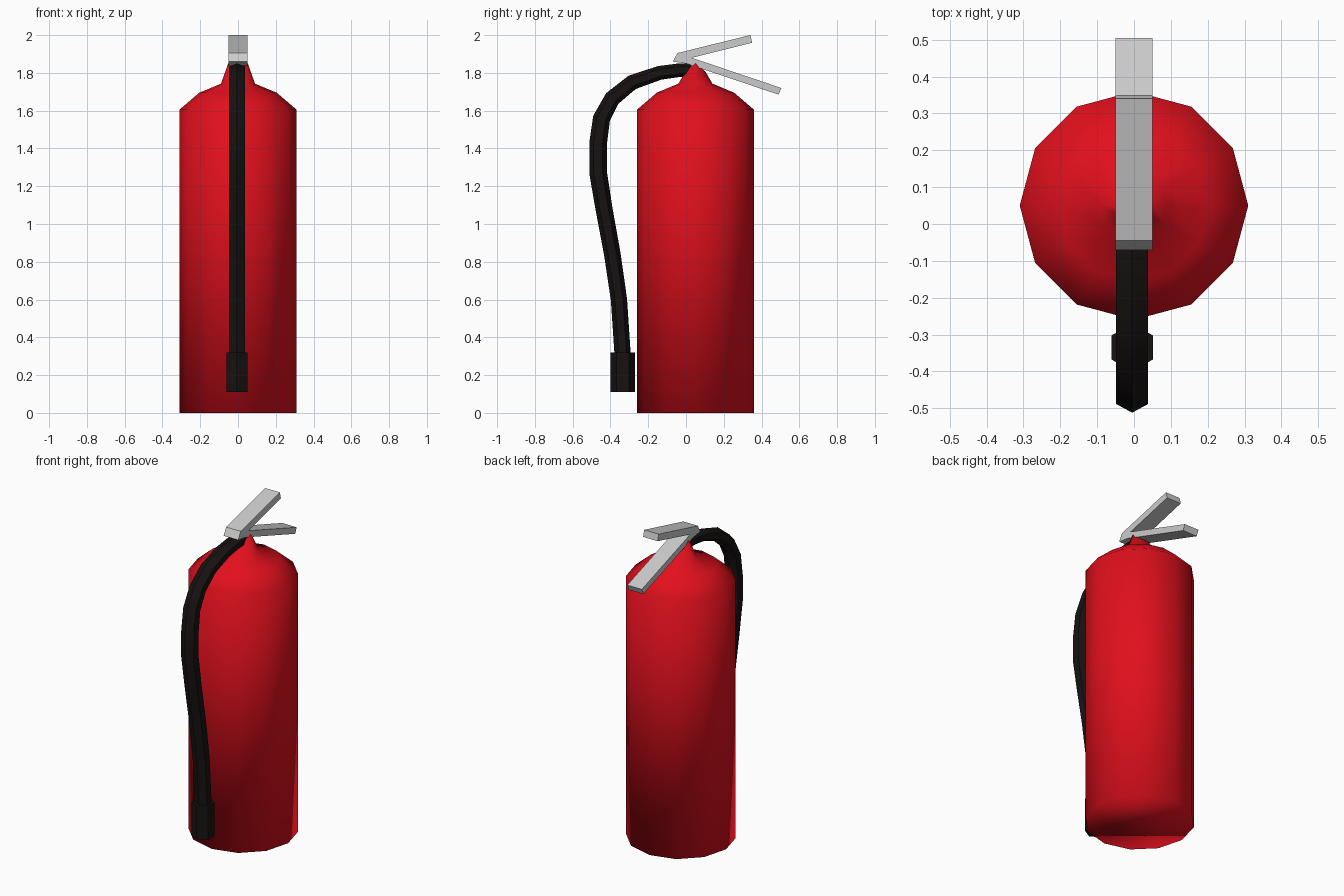
import bpy, bmesh
from math import sin, cos, pi, radians
from mathutils import Vector

if "Cube" in bpy.data.objects:
    bpy.data.objects.remove(bpy.data.objects["Cube"])


def material(name, rgb):
    m = bpy.data.materials.new(name)
    m.diffuse_color = (*rgb, 1)
    m.use_nodes = True
    m.node_tree.nodes["Principled BSDF"].inputs["Base Color"].default_value = m.diffuse_color
    return m


red = material("red_paint", (0.75, 0.005, 0.012))
black = material("black_rubber", (0.009, 0.006, 0.006))


def finish(bm, name, mat=None, smooth=None):
    bmesh.ops.recalc_face_normals(bm, faces=bm.faces[:])
    me = bpy.data.meshes.new(name)
    bm.to_mesh(me)
    bm.free()
    ob = bpy.data.objects.new(name, me)
    bpy.context.collection.objects.link(ob)
    if mat:
        me.materials.append(mat)
    if smooth is not None:
        bpy.ops.object.select_all(action='DESELECT')
        ob.select_set(True)
        bpy.context.view_layer.objects.active = ob
        bpy.ops.object.shade_smooth_by_angle(angle=radians(smooth))
    return ob


def loft(bm, rings):
    """Skin a list of point rings; returns the vertex rings."""
    vs = [[bm.verts.new(p) for p in r] for r in rings]
    n = len(vs[0])
    for a, b in zip(vs, vs[1:]):
        for i in range(n):
            j = (i + 1) % n
            bm.faces.new((a[i], a[j], b[j], b[i]))
    return vs


# Tank: 12-sided lathe, ending in a wedge-shaped neck ridged along x
CY = 0.05
SIDES = 12


def circle(r, z, slope=0):
    pts = []
    for i in range(SIDES):
        a = 2 * pi * i / SIDES
        pts.append((r * cos(a), CY + r * sin(a), z - slope * abs(r * sin(a))))
    return pts


bm = bmesh.new()
rings = loft(bm, [circle(0.31, 0), circle(0.31, 1.605), circle(0.205, 1.695),
                  circle(0.09, 1.743), circle(0.052, 1.85, 0.8)])
bm.faces.new(rings[0])
top = rings[-1]
bm.faces.new(top[:7])
bm.faces.new(top[6:] + top[:1])
tank = finish(bm, "tank", red)
for p in tank.data.polygons:
    p.use_smooth = True

# Handle: V-shaped lever profile extruded across x
profile = [(-0.07, 1.86), (-0.045, 1.905), (0.34, 2.0), (0.35, 1.96),
           (0.03, 1.88), (0.505, 1.72), (0.49, 1.685), (0.0, 1.85)]
bm = bmesh.new()
sides = loft(bm, [[(x, y, z) for y, z in profile] for x in (-0.05, 0.05)])
for s in sides:
    bm.faces.new((s[0], s[1], s[4], s[7]))
    bm.faces.new(s[1:5])
    bm.faces.new(s[4:8])
finish(bm, "handle")

# Hose: six-sided tube swept along a path in the yz plane (y, z, radius)
HX = -0.005
path = [(0.03, 1.815, .036), (-0.03, 1.815, .036), (-0.14, 1.80, .037),
        (-0.285, 1.75, .04), (-0.39, 1.665, .043), (-0.447, 1.56, .046),
        (-0.465, 1.43, .047), (-0.465, 1.27, .047), (-0.434, 1.08, .045),
        (-0.39, 0.84, .044), (-0.355, 0.6, .043), (-0.335, 0.3, .043)]


def hexagon(y, z, h, w, normal):
    return [(HX + w * sin(k * pi / 3), y + normal.x * h * cos(k * pi / 3),
             z + normal.y * h * cos(k * pi / 3)) for k in range(6)]


bm = bmesh.new()
rings = []
for i, (y, z, h) in enumerate(path):
    a, b = path[max(i - 1, 0)], path[min(i + 1, len(path) - 1)]
    t = Vector((b[0] - a[0], b[1] - a[1])).normalized()
    rings.append(hexagon(y, z, h, 0.05, Vector((-t.y, t.x))))
vs = loft(bm, rings)
bm.faces.new(vs[0])
bm.faces.new(vs[-1])
finish(bm, "hose", black, 30)

# Nozzle at the end of the hose
bm = bmesh.new()
out = Vector((1, 0))
vs = loft(bm, [hexagon(-0.335, z, 0.065, 0.065, out) for z in (0.11, 0.32)])
bm.faces.new(vs[0])
bm.faces.new(vs[1])
finish(bm, "nozzle", black)
